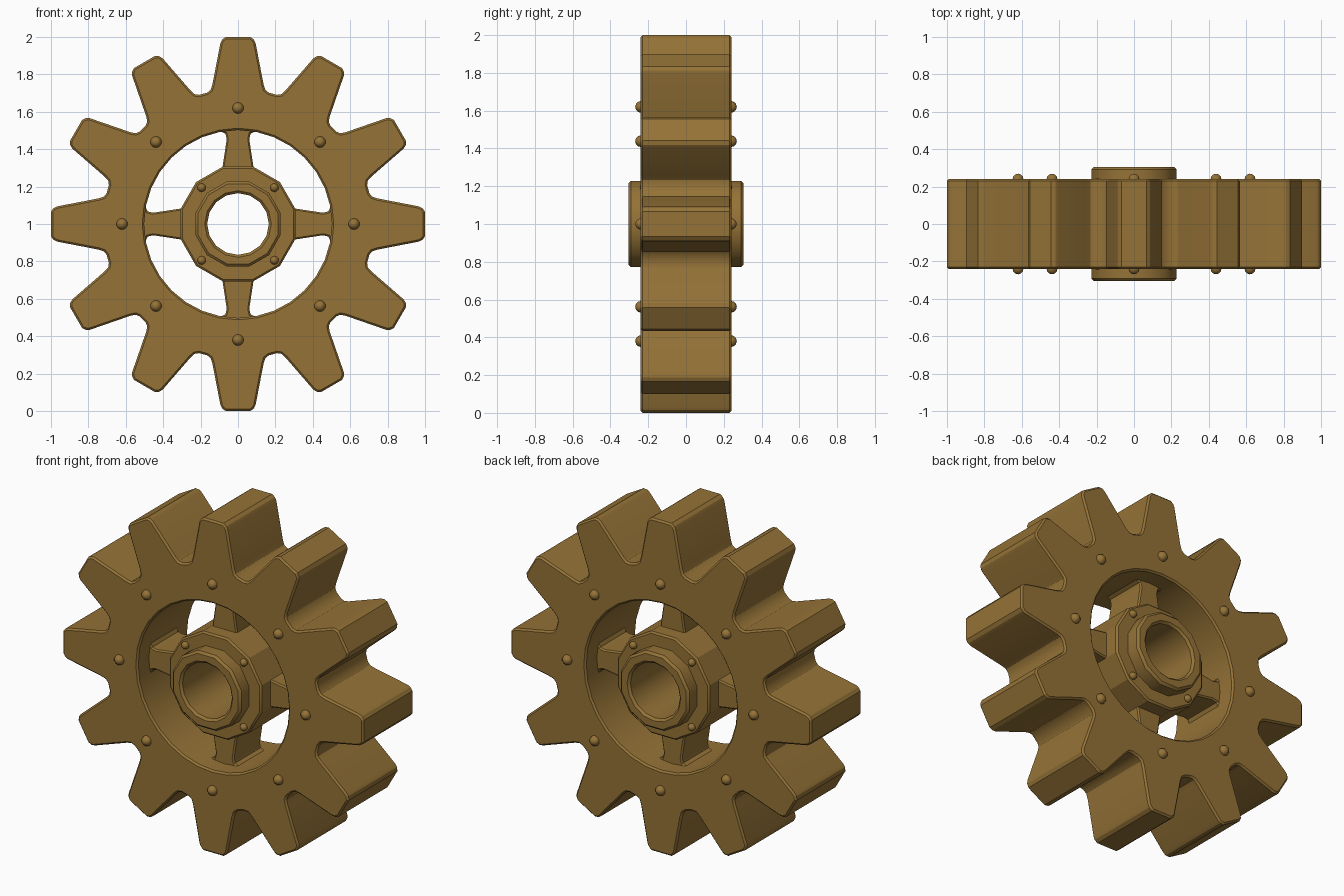
import bpy, bmesh, math
from mathutils import Matrix, Vector

if "Cube" in bpy.data.objects:
    bpy.data.objects.remove(bpy.data.objects["Cube"])

brass = bpy.data.materials.new("aged brass")
brass.diffuse_color = (0.30, 0.17, 0.038, 1)
brass.use_nodes = True
brass.node_tree.nodes["Principled BSDF"].inputs["Base Color"].default_value = brass.diffuse_color
TO_WORLD = Matrix.Translation((0, 0, 1)) @ Matrix.Rotation(math.pi / 2, 4, 'X')


def circle(r, n, offset=0.0):
    return [(r * math.cos(math.tau * i / n + offset), r * math.sin(math.tau * i / n + offset))
            for i in range(n)]


def turn(pts, a):
    c, s = math.cos(a), math.sin(a)
    return [(x * c - y * s, x * s + y * c) for x, y in pts]


def finish(obj, angle):
    obj.data.materials.clear()
    obj.data.materials.append(brass)
    bpy.ops.object.select_all(action='DESELECT')
    obj.select_set(True)
    bpy.context.view_layer.objects.active = obj
    bpy.ops.object.shade_smooth_by_angle(angle=math.radians(angle))


def plate(name, outlines, half_depth, bevel, angle=25):
    """Extrude filled outlines (holes allowed) along the axle, with chamfered rims."""
    curve = bpy.data.curves.new(name, 'CURVE')
    curve.dimensions = '2D'
    curve.fill_mode = 'BOTH'
    curve.extrude = half_depth - bevel
    curve.bevel_depth = bevel
    curve.bevel_resolution = 0
    curve.offset = -bevel
    for pts in outlines:
        spline = curve.splines.new('POLY')
        spline.points.add(len(pts) - 1)
        for p, (x, y) in zip(spline.points, pts):
            p.co = (x, y, 0, 1)
        spline.use_cyclic_u = True
    obj = bpy.data.objects.new(name, curve)
    bpy.context.collection.objects.link(obj)
    bpy.ops.object.select_all(action='DESELECT')
    obj.select_set(True)
    bpy.context.view_layer.objects.active = obj
    bpy.ops.object.convert(target='MESH')
    obj = bpy.context.view_layer.objects.active
    bm = bmesh.new()
    bm.from_mesh(obj.data)
    bmesh.ops.remove_doubles(bm, verts=bm.verts, dist=0.0005)
    bmesh.ops.recalc_face_normals(bm, faces=bm.faces)
    bm.transform(TO_WORLD)
    bm.to_mesh(obj.data)
    bm.free()
    finish(obj, angle)
    return obj


def rivets(name, ring_r, count, start, face_y, size):
    """Domed rivet heads on both faces."""
    bm = bmesh.new()
    for side in (-1, 1):
        for x, y in circle(ring_r, count, start):
            pos = Matrix.Translation(Vector((x, y, side * face_y)))
            bmesh.ops.create_uvsphere(bm, u_segments=10, v_segments=6, radius=size, matrix=pos)
    bm.transform(TO_WORLD)
    mesh = bpy.data.meshes.new(name)
    bm.to_mesh(mesh)
    bm.free()
    obj = bpy.data.objects.new(name, mesh)
    bpy.context.collection.objects.link(obj)
    finish(obj, 60)


# Toothed rim: one tooth repeated twelve times around a round opening
half_tooth = [(0.165, 0.702), (0.146, 0.717), (0.137, 0.745),
              (0.094, 0.968), (0.085, 0.986), (0.066, 1.0)]
tooth = half_tooth + [(-x, y) for x, y in reversed(half_tooth)]
gear_outline = [p for i in range(12) for p in turn(tooth, i * math.tau / 12)]
plate("toothed_rim", [gear_outline, circle(0.502, 32)], 0.24, 0.01)

# Four tapered spokes flaring into the rim
half_spoke = [(0.085, 0.27), (0.082, 0.31), (0.06, 0.455), (0.067, 0.483), (0.1, 0.499), (0.1, 0.53)]
spoke = half_spoke + [(-x, y) for x, y in reversed(half_spoke)]
for i in range(4):
    plate(f"spoke_{i + 1}", [turn(spoke, i * math.pi / 2)], 0.13, 0.008)

# Hub flange and bored collar
step = math.radians(15)
plate("hub_flange", [circle(0.317, 12, step), circle(0.2, 12, step)], 0.22, 0.01)
plate("hub_collar", [circle(0.235, 12, step), circle(0.165, 16)], 0.305, 0.013, 31)

# Rivets
rivets("rim_rivets", 0.62, 8, 0, 0.238, 0.031)
rivets("hub_rivets", 0.275, 4, math.pi / 4, 0.222, 0.023)
